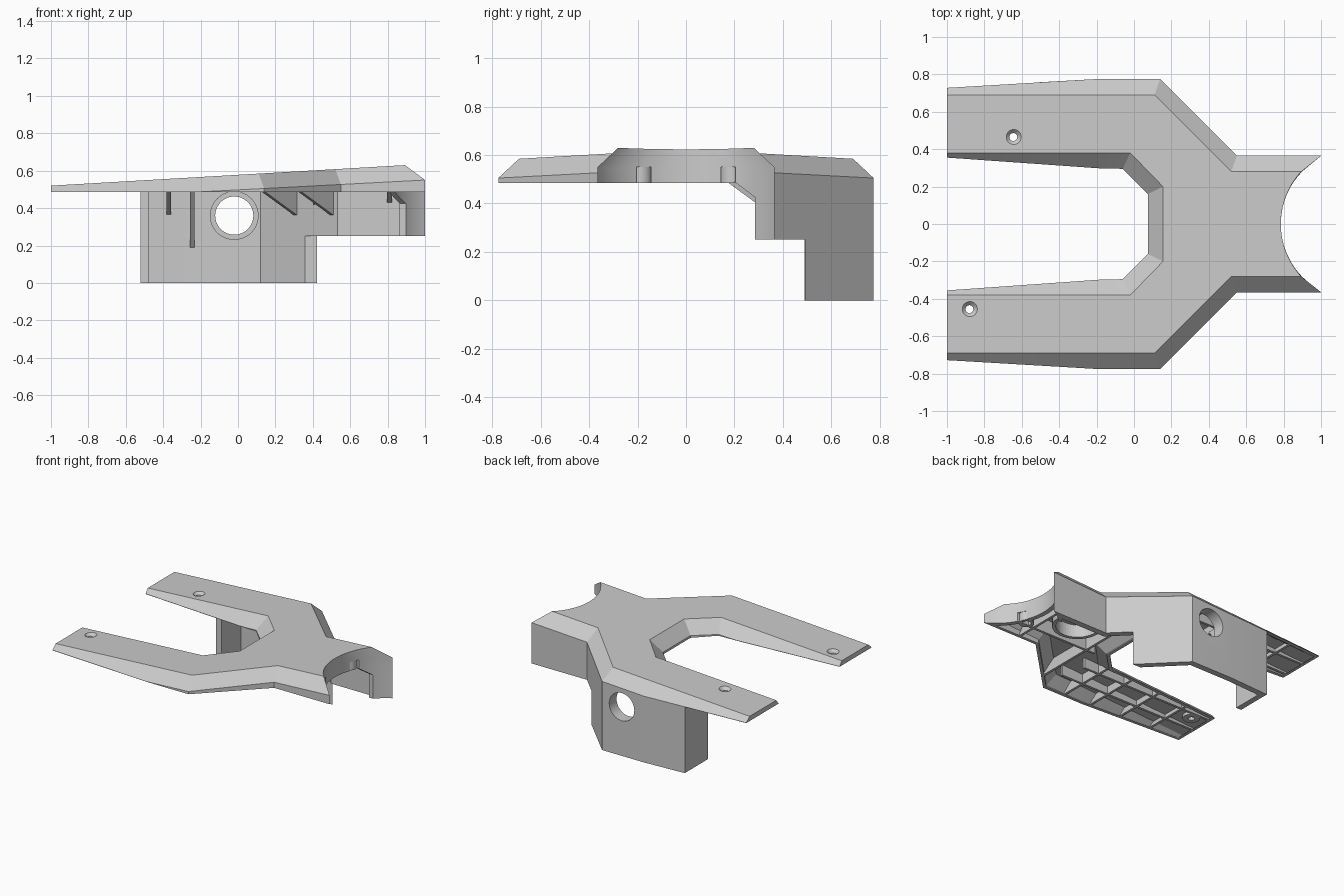
import bpy, bmesh, math
from mathutils import Vector

if "Cube" in bpy.data.objects:
    bpy.data.objects.remove(bpy.data.objects["Cube"])

grey = bpy.data.materials.new("plain grey")
grey.use_nodes = True
grey.diffuse_color = (0.6, 0.6, 0.6, 1)
grey.node_tree.nodes["Principled BSDF"].inputs["Base Color"].default_value = (0.6, 0.6, 0.6, 1)

FLOOR = 0.485                       # underside of the deck
ARC_X, ARC_R = 1.202, 0.417         # scooped front end


def loft(name, rings):
    """Closed solid through rings of points with equal counts."""
    bm = bmesh.new()
    loops = [[bm.verts.new(p) for p in ring] for ring in rings]
    n = len(loops[0])
    for a, b in zip(loops, loops[1:]):
        for i in range(n):
            j = (i + 1) % n
            bm.faces.new((a[i], a[j], b[j], b[i]))
    bm.faces.new(loops[0][::-1])
    bm.faces.new(loops[-1])
    if bm.calc_volume(signed=True) < 0:
        bmesh.ops.reverse_faces(bm, faces=bm.faces)
    mesh = bpy.data.meshes.new(name)
    bm.to_mesh(mesh)
    bm.free()
    mesh.materials.append(grey)
    obj = bpy.data.objects.new(name, mesh)
    bpy.context.collection.objects.link(obj)
    return obj


def prism(name, pts, z0, z1):
    return loft(name, [[(x, y, z) for x, y in pts] for z in (z0, z1)])


def box(x0, x1, y0, y1, z0, z1):
    return prism("block", [(x0, y0), (x1, y0), (x1, y1), (x0, y1)], z0, z1)


def turned(name, x, y, profile, steps=48):
    """Upright round solid from (radius, height) pairs."""
    turns = [2 * math.pi * i / steps for i in range(steps)]
    return loft(name, [[(x + r * math.cos(t), y + r * math.sin(t), z) for t in turns]
                       for r, z in profile])


def cross_cylinder(x, z, r, y0, y1, steps=48):
    turns = [2 * math.pi * i / steps for i in range(steps)]
    return loft("boss", [[(x + r * math.cos(t), y, z + r * math.sin(t)) for t in turns]
                         for y in (y0, y1)])


def boolean(obj, cutter, mode="DIFFERENCE"):
    """Apply a boolean and discard the cutter; a lost body is redone with the other solver."""
    before = obj.data.copy()
    for solver in ("EXACT", "FLOAT"):
        mod = obj.modifiers.new("cut", "BOOLEAN")
        mod.operation, mod.object, mod.solver = mode, cutter, solver
        bpy.context.view_layer.objects.active = obj
        bpy.ops.object.modifier_apply(modifier=mod.name)
        if len(obj.data.polygons) > 4:
            break
        obj.data = before.copy()
    bpy.data.objects.remove(cutter)


def tube(name, x, y, r_out, r_in, z1):
    obj = turned(name, x, y, [(r_out, FLOOR), (r_out, z1)])
    boolean(obj, turned("bore", x, y, [(r_in, FLOOR - .1), (r_in, z1 + .1)]))
    return obj


def inset(pts, d):
    """Mitred inset of a clockwise polygon."""
    out = []
    for i, p in enumerate(pts):
        p = Vector(p)
        e = (p - Vector(pts[i - 1])).normalized()
        f = (Vector(pts[(i + 1) % len(pts)]) - p).normalized()
        n, m = Vector((e.y, -e.x)), Vector((f.y, -f.x))
        out.append(tuple(p + (n + m) * d / (1 + n.dot(m))))
    return out


def outline(half, y_end, radius, steps=36):
    """Mirrored fork outline closed by the scooped arc."""
    ys = [y_end * (1 - 2 * i / steps) for i in range(steps + 1)]
    arc = [(ARC_X - math.sqrt(radius ** 2 - y * y), y) for y in ys]
    return half + arc + [(x, -y) for x, y in reversed(half)]


TOP = [(.155, .2), (-.02, .38), (-.19, .38), (-1, .38), (-1, .69), (-.2, .69), (.11, .69), (.52, .28)]
RIM = [(.075, .16), (-.06, .295), (-.19, .298), (-1, .355), (-1, .728), (-.2, .775), (.14, .775), (.55, .365)]


def top_z(x):
    return .578 + .058 * x


def rim_z(x):
    return max(FLOOR + .002, .4975 + .0525 * x)


# Forked deck: outer skin, bottom edge and hollow in one shell
top, rim = outline(TOP, .28, ARC_R), outline(RIM, .365, ARC_R)
top_in = inset(outline(TOP, .28, ARC_R + .015), .01)
rim_in = inset(outline(RIM, .365, ARC_R + .012), .022)
deck = loft("forked_deck", [
    [(x, y, top_z(x) - .024) for x, y in top_in],
    [(x, y, max(FLOOR + .001, rim_z(x) - .01)) for x, y in rim_in],
    [(x, y, FLOOR) for x, y in rim_in],
    [(x, y, FLOOR) for x, y in rim],
    [(x, y, rim_z(x)) for x, y in rim],
    [(x, y, top_z(x)) for x, y in top]])

# Notches in the scooped end and countersunk screw holes
screws = [(-.645, .465), (-.88, -.455)]
for y in (-.175, .175):
    boolean(deck, box(.75, 1, y - .03, y + .03, .4, .55))
for x, y in screws:
    z = top_z(x)
    boolean(deck, turned("screw_cut", x, y, [(.021, .4), (.021, z - .02), (.045, z + .005)], 24))
    tube("screw_boss", x, y, .058, .0215, z - .021)

# Round sockets under the neck
tube("neck_ring", .49, 0, .17, .145, top_z(.49) - .014)
for y in (-.19, .19):
    tube("neck_socket", .775, y, .05, .03, top_z(.775) - .02)

# Stiffening ribs under the deck
RIB = .009


def cross_rib(x, low0, low1, high0, high1):
    z = top_z(x) - .02
    ring = [(low0, FLOOR), (low1, FLOOR), (high1, z), (high0, z)]
    loft("cross_rib", [[(px, y, h) for y, h in ring] for px in (x - RIB, x + RIB)])


def long_rib(y, x0, x1):
    ring = [(x0, FLOOR), (x1, FLOOR), (x1, top_z(x1) - .02), (x0, top_z(x0) - .02)]
    loft("long_rib", [[(x, py, z) for x, z in ring] for py in (y - RIB, y + RIB)])


for side in (-1, 1):
    for x in (-.75, -.5, -.25, -.03):
        low, high = max(.31, .365 - .07 * (x + 1)), min(.76, .715 + .056 * (x + 1))
        cross_rib(x, side * low, side * high, side * .385, side * .685)
    long_rib(side * .4, -.985, .1)
    long_rib(side * .57, -.985, .15)
    long_rib(side * .21, .17, .82)
cross_rib(.24, -.66, .66, -.55, .55)
cross_rib(.7, -.35, .35, -.275, .275)

# Side skirt hanging below the left edge
outer = [(-.52, .49), (-.52, .757), (-.2, .775), (.14, .775), (.55, .365), (1.1, .365)]
inner = [(1.1, .32), (.531, .32), (.121, .73), (-.2, .73), (-.478, .715), (-.478, .49)]
skirt = prism("side_skirt", outer + inner, 0, FLOOR + .001)
boolean(skirt, box(.2, 1.3, 0, .492, -.1, .25))
boolean(skirt, turned("scoop", ARC_X, 0, [(ARC_R, -.1), (ARC_R, .8)], 128))
boolean(skirt, cross_cylinder(-.02, .36, .13, .69, .75), "UNION")
boolean(skirt, cross_cylinder(-.02, .36, .102, .5, .9))

# Curved flange joining the scooped end to the skirt
profile = [(.2, .49), (.285, .425), (.285, .25), (.362, .25), (.362, .49)]
flange = loft("front_flange", [[(x, y, z) for y, z in profile] for x in (.7, 1.1)])
boolean(flange, turned("ring", ARC_X, 0, [(ARC_R + .025, -.1), (ARC_R + .025, .8)], 128), "INTERSECT")
boolean(flange, turned("scoop", ARC_X, 0, [(ARC_R, -.2), (ARC_R, .9)], 128))


# Triangular gussets bracing the skirt
def gusset(x, y, direction, length, low):
    d = Vector((*direction, 0)).normalized()
    side = Vector((-d.y, d.x, 0)) * .0125
    foot, high = Vector((x, y, low)), Vector((x, y, FLOOR + .004))
    tri = [foot, high, high + d * length]
    loft("skirt_gusset", [[p - side for p in tri], [p + side for p in tri]])


gusset(-.37, .73, (0, -1), .24, .36)
gusset(-.245, .735, (0, -1), .24, .18)
gusset(.31, .55, (-1, -1), .25, .36)
gusset(.505, .355, (-1, -1), .25, .36)
gusset(.415, .46, (0, -1), .15, .41)
gusset(.81, .33, (0, -1), .12, .425)

# Smooth the round walls, keep the folds crisp
bpy.ops.object.select_all(action="DESELECT")
for obj in (deck, skirt, flange):
    obj.select_set(True)
bpy.context.view_layer.objects.active = deck
bpy.ops.object.shade_smooth_by_angle(angle=math.radians(12))
